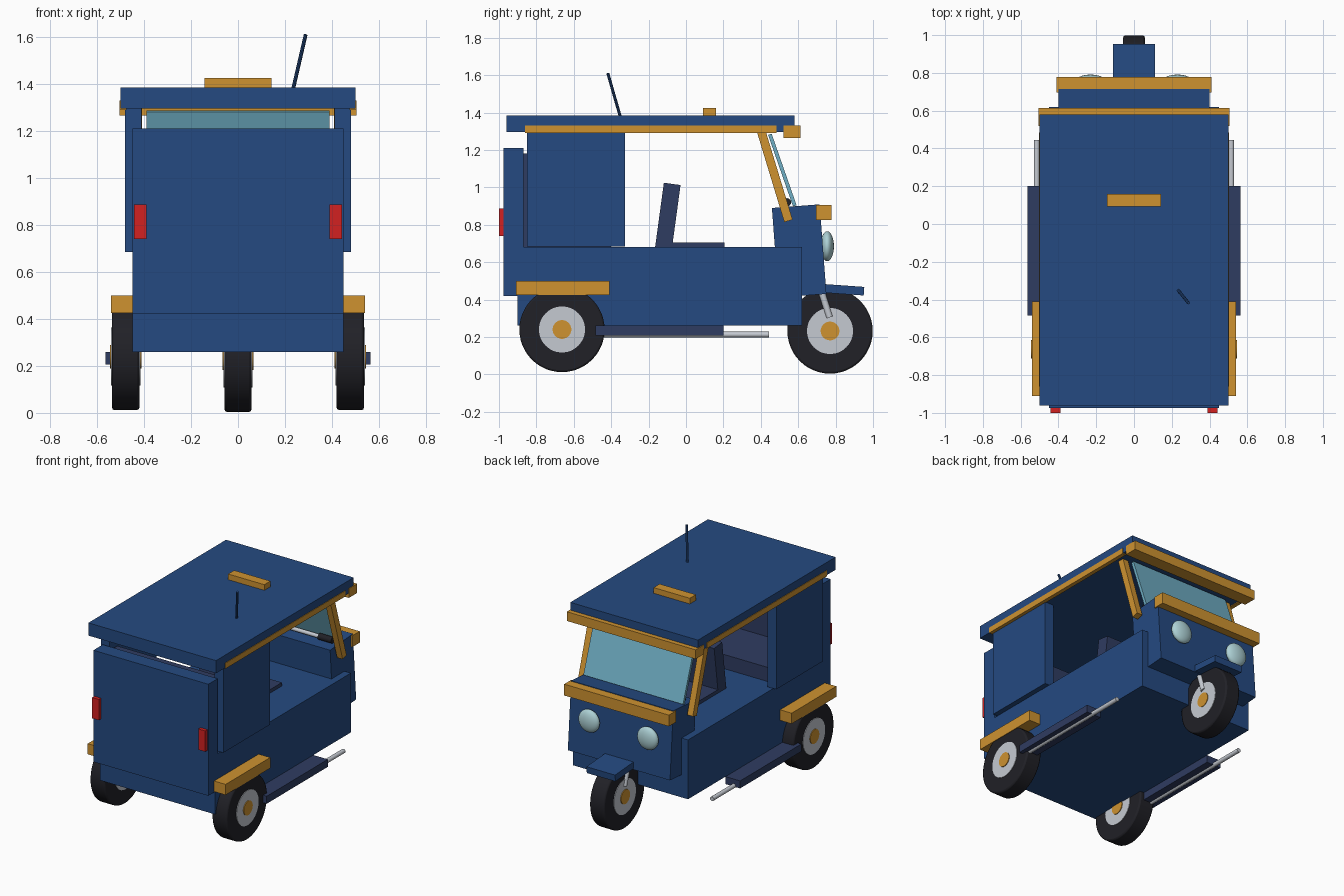
import bpy
from math import pi
from mathutils import Vector

if "Cube" in bpy.data.objects:
    bpy.data.objects.remove(bpy.data.objects["Cube"])


def material(name, rgb):
    m = bpy.data.materials.new(name)
    m.use_nodes = True
    colour = (*rgb, 1)
    m.diffuse_color = colour
    m.node_tree.nodes["Principled BSDF"].inputs["Base Color"].default_value = colour
    return m


BLUE = material("body blue", (0.018, 0.068, 0.22))
YELLOW = material("trim yellow", (0.62, 0.29, 0.03))
GLASS = material("window glass", (0.16, 0.43, 0.56))
BLACK = material("tyre black", (0.015, 0.015, 0.02))
GREY = material("light metal", (0.56, 0.59, 0.64))
NAVY = material("seat navy", (0.028, 0.045, 0.12))
RED = material("lamp red", (0.65, 0.015, 0.015))
LAMP = material("headlight pale", (0.42, 0.64, 0.67))


def finish(name, mat):
    o = bpy.context.object
    o.name = o.data.name = name
    o.data.materials.append(mat)
    return o


def box(name, mat, x, y, z, tilt=0):
    """Box from x, y, z ranges, leaned about x around its centre."""
    ranges = (x, y, z)
    bpy.ops.mesh.primitive_cube_add(size=1, location=[(a + b) / 2 for a, b in ranges],
                                    rotation=(tilt, 0, 0))
    o = finish(name, mat)
    o.scale = [b - a for a, b in ranges]
    bpy.ops.object.transform_apply(location=False, rotation=False, scale=True)
    return o


def pair(name, mat, x, y, z, tilt=0):
    """The same box on both sides."""
    box(name + "_left", mat, x, y, z, tilt)
    box(name + "_right", mat, (-x[1], -x[0]), y, z, tilt)


def rod(name, mat, a, b, r, sides=16, bevel=0):
    """Cylinder between two points."""
    a, b = Vector(a), Vector(b)
    d = b - a
    bpy.ops.mesh.primitive_cylinder_add(vertices=sides, radius=r, depth=d.length,
                                        location=(a + b) / 2,
                                        rotation=d.to_track_quat("Z", "Y").to_euler())
    o = finish(name, mat)
    if bevel:
        m = o.modifiers.new("rounded_shoulder", "BEVEL")
        m.width, m.segments = bevel, 2
    bpy.ops.object.shade_smooth_by_angle(angle=pi / 6)
    return o


def wheel(name, x, y, z, half):
    """Tyre with rim and hub cap, all on one axle line."""
    for part, mat, r, extra in (("tyre", BLACK, 0.228, 0), ("rim", GREY, 0.123, 0.004),
                                ("hub", YELLOW, 0.05, 0.009)):
        w = half + extra
        rod(f"{name}_{part}", mat, (x - w, y, z), (x + w, y, z), r, 48,
            0.01 if part == "tyre" else 0)


# Body tub, rear wall and side panels
box("body_tub", BLUE, (-0.45, 0.45), (-0.9, 0.62), (0.26, 0.68))
box("rear_wall", BLUE, (-0.45, 0.45), (-0.975, -0.87), (0.42, 1.21))
pair("side_panel", BLUE, (0.41, 0.48), (-0.85, -0.325), (0.685, 1.295))

# Roof with trim, front bar, marker lamp and aerial
box("roof", BLUE, (-0.5, 0.5), (-0.96, 0.58), (1.295, 1.385))
pair("roof_trim", YELLOW, (0.475, 0.504), (-0.86, 0.485), (1.29, 1.33))
box("roof_front_bar", YELLOW, (-0.505, 0.505), (0.52, 0.613), (1.265, 1.33))
box("roof_lamp", YELLOW, (-0.142, 0.142), (0.092, 0.16), (1.385, 1.425))
rod("aerial", BLUE, (0.235, -0.352, 1.38), (0.288, -0.418, 1.61), 0.008, 8)

# Nose with leaning shell, bumper bar and headlights
box("nose", BLUE, (-0.4, 0.4), (0.477, 0.733), (0.42, 0.9), 0.075)
box("nose_bar", YELLOW, (-0.41, 0.41), (0.695, 0.777), (0.825, 0.905))
for side, s in (("left", 1), ("right", -1)):
    bpy.ops.mesh.primitive_uv_sphere_add(segments=32, ring_count=16, radius=0.08,
                                         location=(s * 0.23, 0.755, 0.685))
    lamp = finish("headlight_" + side, LAMP)
    lamp.scale.y = 0.45
    bpy.ops.object.shade_smooth()

# Windscreen and its pillars
box("windscreen", GLASS, (-0.39, 0.39), (0.505, 0.525), (0.89, 1.295), 0.335)
pair("pillar", YELLOW, (0.408, 0.452), (0.452, 0.498), (0.81, 1.31), 0.295)

# Handlebar
rod("handlebar", GREY, (-0.3, 0.54, 0.92), (0.3, 0.54, 0.92), 0.014)
for side, s in (("left", 1), ("right", -1)):
    rod("grip_" + side, BLACK, (s * 0.26, 0.54, 0.92), (s * 0.365, 0.54, 0.92), 0.022)

# Seats
box("driver_seat", NAVY, (-0.2, 0.2), (-0.1, 0.205), (0.67, 0.705))
box("driver_backrest", NAVY, (-0.2, 0.2), (-0.143, -0.053), (0.66, 1.02), -0.135)
box("passenger_seat", NAVY, (-0.4, 0.4), (-0.8, -0.4), (0.67, 0.78))
box("passenger_backrest", NAVY, (-0.4, 0.4), (-0.87, -0.78), (0.68, 1.18))

# Wheels, fork and mudguards
wheel("front_wheel", 0, 0.77, 0.232, 0.057)
wheel("left_wheel", 0.478, -0.663, 0.24, 0.058)
wheel("right_wheel", -0.478, -0.663, 0.24, 0.058)
for side, s in (("left", 1), ("right", -1)):
    rod("fork_" + side, GREY, (s * 0.055, 0.70, 0.52), (s * 0.055, 0.768, 0.305), 0.018)
box("front_mudguard", BLUE, (-0.112, 0.112), (0.66, 0.952), (0.432, 0.478), -0.07)
pair("rear_mudguard", YELLOW, (0.44, 0.54), (-0.91, -0.41), (0.425, 0.5))

# Running boards with tubes, and tail lamps
pair("running_board", NAVY, (0.45, 0.564), (-0.485, 0.2), (0.207, 0.26))
for side, s in (("left", 1), ("right", -1)):
    rod("side_tube_" + side, GREY, (s * 0.515, -0.45, 0.213), (s * 0.515, 0.445, 0.213), 0.015)
pair("tail_lamp", RED, (0.39, 0.443), (-1.0, -0.97), (0.74, 0.887))
